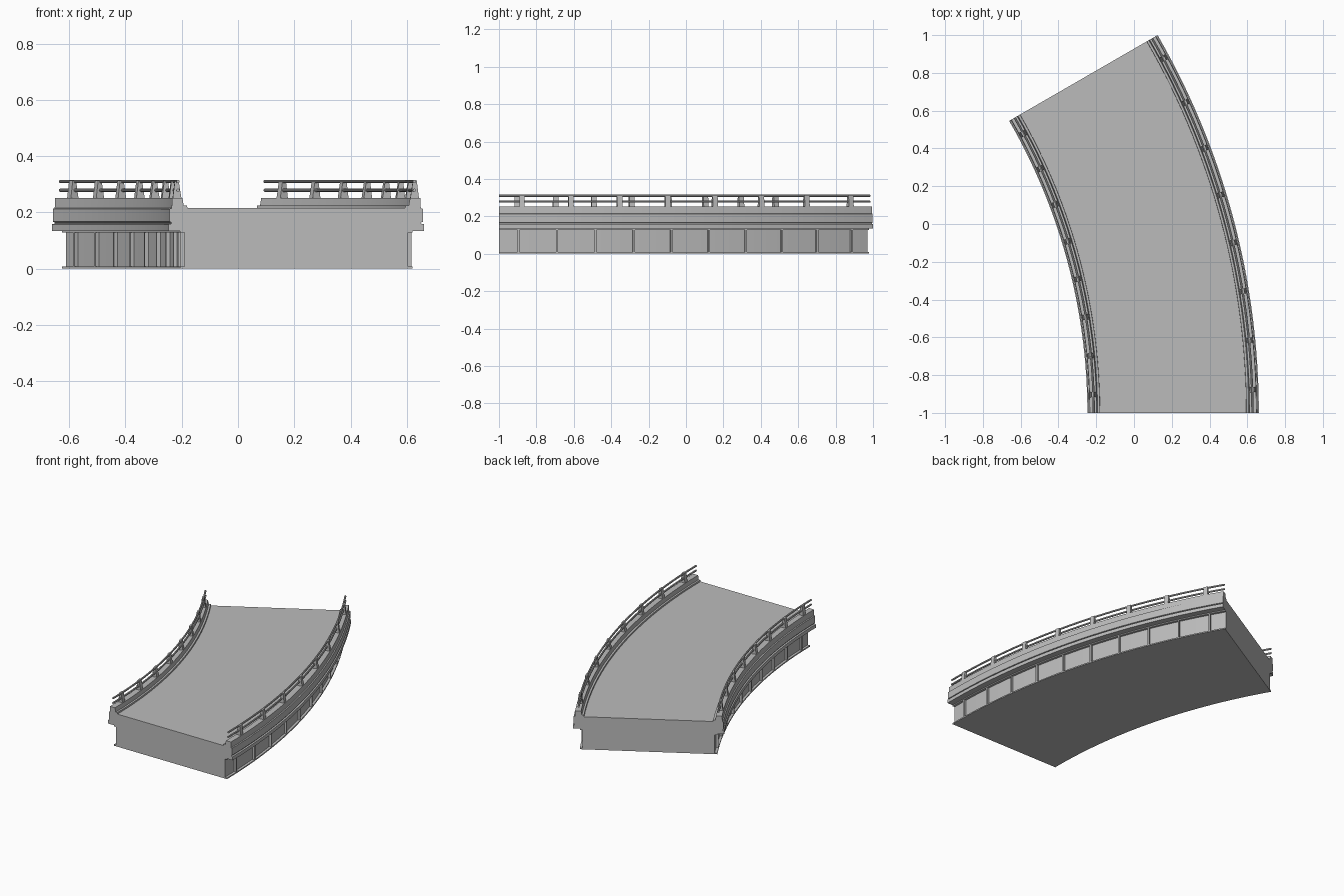
import bpy, bmesh, math
from math import sin, cos, pi, radians

old = bpy.data.objects.get("Cube")
if old:
    bpy.data.objects.remove(old, do_unlink=True)

CX, CY = -3.339, -1.0     # centre of the bend
MID = 3.546               # radius of the road centre line
SWEEP = radians(30)
STEPS = 30

concrete = bpy.data.materials.new("concrete_grey")
concrete.use_nodes = True
GREY = (0.5, 0.5, 0.5, 1)
concrete.diffuse_color = GREY
concrete.node_tree.nodes["Principled BSDF"].inputs["Base Color"].default_value = GREY


def add_sweep(bm, profile, start=0.0, end=SWEEP, steps=STEPS):
    """Sweep a closed (offset, height) profile round the bend and cap its ends."""
    rings = []
    for i in range(steps + 1):
        a = start + (end - start) * i / steps
        rings.append([bm.verts.new((CX + (MID + w) * cos(a), CY + (MID + w) * sin(a), z))
                      for w, z in profile])
    n = len(profile)
    for r, s in zip(rings, rings[1:]):
        for j in range(n):
            k = (j + 1) % n
            bm.faces.new((r[j], r[k], s[k], s[j]))
    bm.faces.new(rings[0])
    bm.faces.new(rings[-1][::-1])


def finish(name, bm):
    bmesh.ops.recalc_face_normals(bm, faces=bm.faces[:])
    mesh = bpy.data.meshes.new(name)
    bm.to_mesh(mesh)
    bm.free()
    mesh.materials.append(concrete)
    obj = bpy.data.objects.new(name, mesh)
    bpy.context.collection.objects.link(obj)
    bpy.ops.object.select_all(action="DESELECT")
    obj.select_set(True)
    bpy.context.view_layer.objects.active = obj
    bpy.ops.object.shade_smooth_by_angle(angle=radians(25))
    return obj


def swept_part(name, profile):
    bm = bmesh.new()
    add_sweep(bm, profile)
    return finish(name, bm)


def slab(half, low, high):
    return [(-half, low), (half, low), (half, high), (-half, high)]


# Road deck with stepped fascias, parapets and kerbs, mirrored across the road
half_deck = [(0.454, 0.135), (0.454, 0.158), (0.444, 0.16), (0.444, 0.165),
             (0.45, 0.167), (0.45, 0.213), (0.443, 0.215), (0.441, 0.252),
             (0.405, 0.252), (0.4, 0.225), (0.388, 0.225), (0.387, 0.215)]
swept_part("road_deck", half_deck + [(-w, z) for w, z in reversed(half_deck)])

# Girder box with bottom and top flanges
swept_part("girder_box", slab(0.397, 0.008, 0.13))
swept_part("bottom_flange", slab(0.413, 0.0, 0.008))
swept_part("top_flange", slab(0.413, 0.128, 0.135))

for side, name in ((-1, "inner"), (1, "outer")):
    # Web stiffeners
    bm = bmesh.new()
    for k in range(10):
        a = radians(1.5 + 3 * k)
        half = 0.005 / (MID + side * 0.4)
        plate = [(side * w, z) for w, z in
                 ((0.395, 0.008), (0.411, 0.008), (0.411, 0.128), (0.395, 0.128))]
        add_sweep(bm, plate, a - half, a + half, 1)
    finish(name + "_web_stiffeners", bm)

    # Tapered railing posts
    bm = bmesh.new()
    for k in range(8):
        a = radians(1.78 + 3.78 * k)
        half = 0.014 / (MID + side * 0.42)
        post = [(side * w, z) for w, z in
                ((0.407, 0.25), (0.438, 0.25), (0.43, 0.314), (0.417, 0.314))]
        add_sweep(bm, post, a - half, a + half, 1)
    finish(name + "_railing_posts", bm)

    # Two round handrails
    for label, height in (("lower", 0.279), ("upper", 0.31)):
        ring = [(side * 0.42 + 0.006 * cos(pi * j / 4), height + 0.006 * sin(pi * j / 4))
                for j in range(8)]
        swept_part(f"{name}_{label}_rail", ring)
